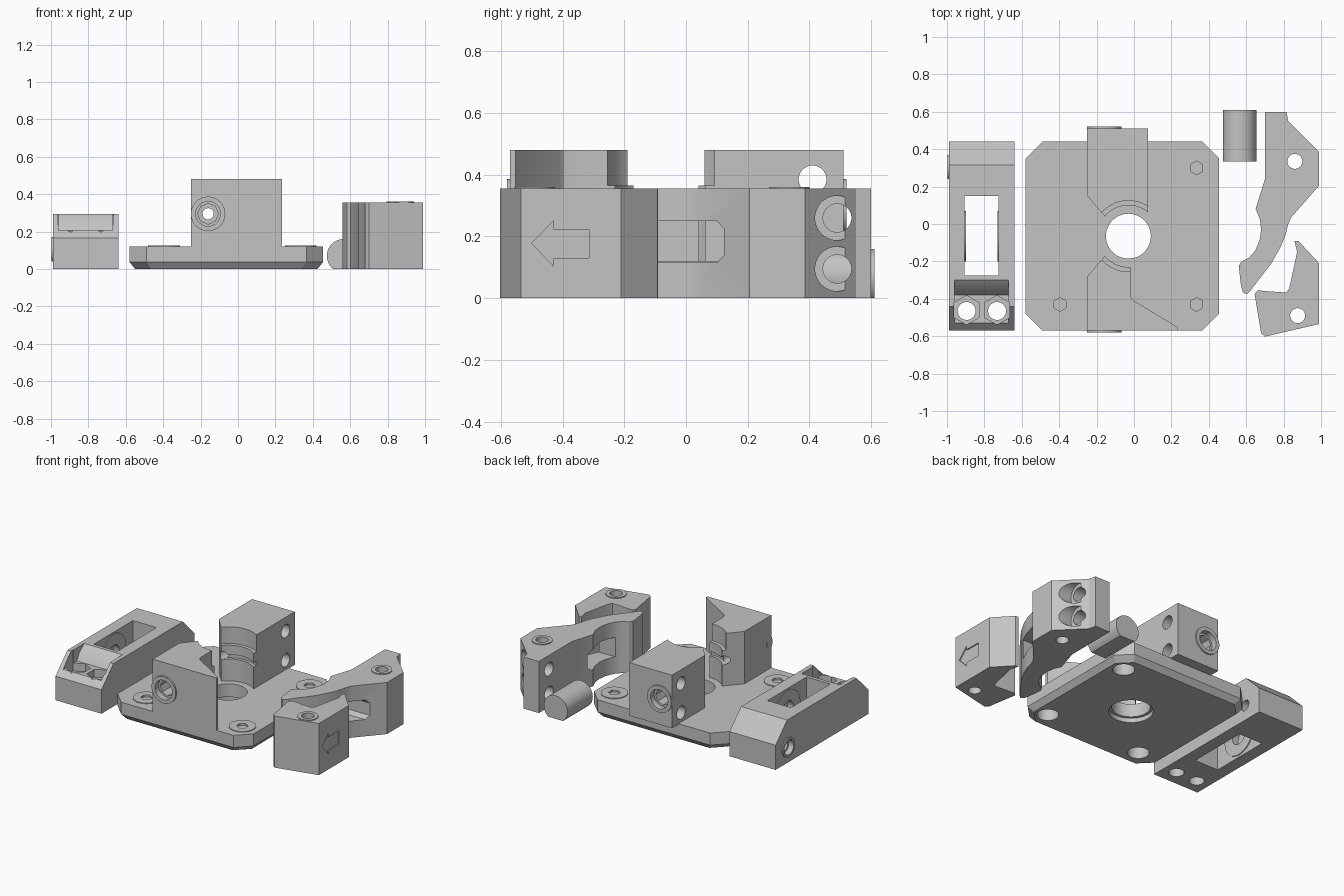
import bpy, bmesh, math
from mathutils import Vector

cube = bpy.data.objects.get("Cube")
if cube:
    bpy.data.objects.remove(cube, do_unlink=True)

grey = bpy.data.materials.new("plain grey")
grey.use_nodes = True
GREY = (0.55, 0.55, 0.55, 1)
grey.diffuse_color = GREY
grey.node_tree.nodes["Principled BSDF"].inputs["Base Color"].default_value = GREY
parts = []


def place(axis, a, b, c):
    """Profile coordinates a, b swept along the axis at c."""
    return {"X": (c, a, b), "Y": (a, c, b), "Z": (a, b, c)}[axis]


def loft(name, points, levels, axis="Z"):
    """Sweep a profile through (position, scale) levels, capped at both ends."""
    bm = bmesh.new()
    xs, ys = zip(*points)
    cx, cy = (min(xs) + max(xs)) / 2, (min(ys) + max(ys)) / 2
    loops = [[bm.verts.new(place(axis, cx + (a - cx) * s, cy + (b - cy) * s, c))
              for a, b in points] for c, s in levels]
    n = len(points)
    for low, high in zip(loops, loops[1:]):
        for i in range(n):
            j = (i + 1) % n
            bm.faces.new((low[i], low[j], high[j], high[i]))
    bm.faces.new(loops[0][::-1])
    bm.faces.new(loops[-1])
    bmesh.ops.recalc_face_normals(bm, faces=bm.faces)
    mesh = bpy.data.meshes.new(name)
    bm.to_mesh(mesh)
    bm.free()
    mesh.materials.append(grey)
    obj = bpy.data.objects.new(name, mesh)
    bpy.context.collection.objects.link(obj)
    return obj


def prism(name, points, start, end, axis="Z"):
    return loft(name, points, [(start, 1), (end, 1)], axis)


def circle(a, b, r, sides=48, turn=0.0):
    return [(a + r * math.cos(turn + math.tau * i / sides),
             b + r * math.sin(turn + math.tau * i / sides)) for i in range(sides)]


def rect(a0, a1, b0, b1):
    return [(a0, b0), (a1, b0), (a1, b1), (a0, b1)]


def combine(obj, tool, op):
    tool.hide_render = True
    mod = obj.modifiers.new("shape", "BOOLEAN")
    mod.operation, mod.object, mod.solver = op, tool, "EXACT"
    graph = bpy.context.evaluated_depsgraph_get()
    mesh = bpy.data.meshes.new_from_object(obj.evaluated_get(graph))
    obj.modifiers.clear()
    obj.data = mesh
    bpy.data.objects.remove(tool, do_unlink=True)


def cut(obj, points, start, end, axis="Z"):
    combine(obj, prism("cutter", points, start, end, axis), "DIFFERENCE")


def add(obj, points, start, end, axis="Z"):
    combine(obj, prism("addition", points, start, end, axis), "UNION")


def part(obj):
    parts.append(obj)
    return obj


# Base plate with clipped corners, bevelled underside and screw seats
x0, x1, y0, y1, k = -0.58, 0.455, -0.57, 0.44, 0.09
outline = [(x0 + k, y0), (x1 - k, y0), (x1, y0 + k), (x1, y1 - k),
           (x1 - k, y1), (x0 + k, y1), (x0, y1 - k), (x0, y0 + k)]
plate = part(loft("base_plate", outline, [(0, 0.942), (0.037, 1), (0.12, 1)]))
for x, y in ((0.335, 0.3), (0.335, -0.43), (-0.395, -0.43)):
    add(plate, circle(x, y, 0.085), 0.1, 0.125)
    cut(plate, circle(x, y, 0.037, 6, math.pi / 6), 0.112, 0.2)
    cut(plate, circle(x, y, 0.068), -0.1, 0.1)
CX, CY = -0.03, -0.065
cut(plate, circle(CX, CY, 0.12), -0.1, 0.3)
cut(plate, circle(CX, CY, 0.138), -0.1, 0.03)

# Two upright blocks around the round gear cavity
front = part(prism("front_block", [
    (-0.25, -0.57), (0.235, -0.57), (0.235, -0.553), (0.0, -0.41), (-0.014, -0.395),
    (-0.02, -0.37), (-0.02, -0.1), (-0.13, -0.14), (-0.25, -0.28)], 0.115, 0.48))
rear = part(prism("rear_block", [
    (0.075, 0.51), (-0.25, 0.51), (-0.25, 0.15), (-0.13, 0.01), (0.075, 0.0)], 0.115, 0.48))
SX, SZ = -0.16, 0.295
for block, face, side in ((front, -0.57, 1), (rear, 0.51, -1)):
    add(block, circle(SX, SZ, 0.092), face - side * 0.01, face + side * 0.05, "Y")
    cut(block, circle(CX, CY, 0.165), 0.1, 0.37)
    cut(block, circle(CX, CY, 0.19), 0.365, 0.6)
    cut(block, circle(CX, CY, 0.185), 0.27, 0.3)
    # Screw seat with a stepped bore
    cut(block, circle(SX, SZ, 0.066), face - side * 0.1, face + side * 0.03, "Y")
    cut(block, circle(SX, SZ, 0.055, 8), face - side * 0.1, face + side * 0.12, "Y")
    cut(block, circle(SX, SZ, 0.03), -0.7, 0.7, "Y")
for z in (0.185, 0.385):
    cut(rear, circle(0.41, z, 0.045), -0.5, 0.5, "X")

# Tensioner body with sloped ends
body = part(prism("tensioner_body", [
    (-0.57, 0), (0.44, 0), (0.44, 0.17), (0.315, 0.295), (-0.44, 0.295), (-0.57, 0.165)],
    -0.99, -0.64, "X"))
add(body, circle(0.305, 0.105, 0.065), -0.998, -0.95, "X")
cut(body, circle(0.305, 0.105, 0.05), -1.1, -0.96, "X")
cut(body, circle(0.305, 0.105, 0.036), -1.1, -0.5, "X")
cut(body, rect(-0.905, -0.725, -0.275, 0.15), -0.1, 0.5)
cut(body, circle(-0.065, 0.15, 0.06), -0.945, -0.685, "X")
# Raised rings on the slot walls
for wall, inner in ((-0.91, -0.899), (-0.72, -0.731)):
    ring = part(prism("slot_ring", circle(-0.065, 0.15, 0.135), wall, inner, "X"))
    cut(ring, circle(-0.065, 0.15, 0.06), -1.1, -0.5, "X")
# Nut pocket
cut(body, [(-0.7, 0.205), (-0.38, 0.205), (-0.355, 0.25), (-0.3, 0.295),
           (-0.3, 0.4), (-0.7, 0.4)], -0.96, -0.67, "X")
for x in (-0.895, -0.732):
    cut(body, circle(x, -0.46, 0.078, 6, math.pi / 2), 0.15, 0.4)
    cut(body, circle(x, -0.465, 0.048), -0.1, 0.4)

# Flat-bottomed pin
pin = part(prism("axle_pin", circle(0.565, 0.07, 0.09), 0.335, 0.61, "Y"))
cut(pin, rect(0.4, 0.7, -0.2, 0), 0.2, 0.7, "Y")

# Long lever arm
H = 0.355
lever = part(prism("lever_arm", [
    (0.7, 0.6), (0.815, 0.6), (0.825, 0.55), (0.99, 0.385), (0.99, 0.205), (0.84, 0.035),
    (0.825, 0.0), (0.81, -0.06), (0.785, -0.12), (0.735, -0.21), (0.62, -0.36), (0.602, -0.376),
    (0.582, -0.365), (0.572, -0.33), (0.56, -0.225), (0.575, -0.2), (0.615, -0.18), (0.65, -0.14),
    (0.672, -0.085), (0.68, -0.03), (0.672, 0.03), (0.65, 0.08), (0.7, 0.24)], 0, H))
cut(lever, [(-0.15, 0.115), (0.1, 0.115), (0.123, 0.14), (0.123, 0.225),
            (0.1, 0.25), (-0.15, 0.25)], 0.5, 1.1, "X")
for z in (0.095, 0.26):
    cut(lever, circle(0.49, z, 0.046), 0.5, 1.1, "X")
    cut(lever, circle(0.49, z, 0.072), 0.86, 1.1, "X")

# Short latch arm with an engraved arrow
latch = part(prism("latch_arm", [
    (0.858, -0.09), (0.88, -0.092), (0.99, -0.21), (0.99, -0.535), (0.7, -0.602), (0.68, -0.585),
    (0.645, -0.375), (0.66, -0.355), (0.815, -0.367), (0.83, -0.345), (0.872, -0.15)], 0, H))
cut(latch, [(-0.5, 0.178), (-0.43, 0.105), (-0.43, 0.13), (-0.315, 0.13),
            (-0.315, 0.222), (-0.43, 0.222), (-0.43, 0.25)], 0.982, 1.1, "X")

# Raised screw seats on both arms
for arm, x, y in ((lever, 0.86, 0.335), (latch, 0.875, -0.49)):
    add(arm, circle(x, y, 0.065), 0.3, H + 0.006)
    cut(arm, circle(x, y, 0.04), -0.1, 0.5)

# Smooth the round walls, keep edges sharp
bpy.ops.object.select_all(action="DESELECT")
for obj in parts:
    obj.select_set(True)
bpy.context.view_layer.objects.active = plate
bpy.ops.object.shade_smooth_by_angle(angle=math.radians(25))
